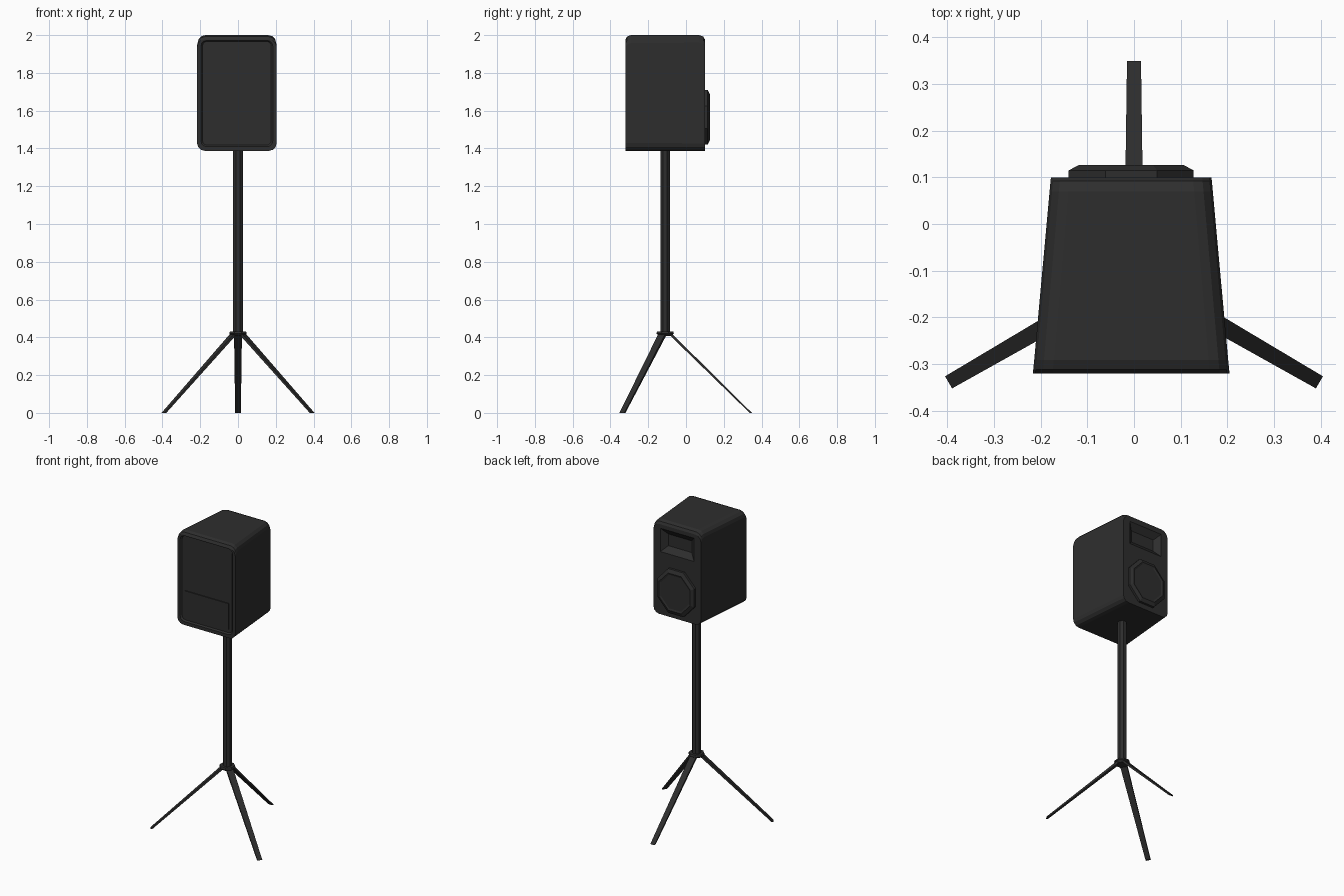
import bpy, bmesh, math
from mathutils import Vector

if "Cube" in bpy.data.objects:
    bpy.data.objects.remove(bpy.data.objects["Cube"])

mat = bpy.data.materials.new("black_plastic")
mat.diffuse_color = (0.027, 0.027, 0.027, 1)
mat.use_nodes = True
mat.node_tree.nodes["Principled BSDF"].inputs["Base Color"].default_value = mat.diffuse_color
CX = -0.006   # cabinet centre line
PY = -0.11    # pole centre in y


def loft(name, loops):
    """Skin a list of equal-length point loops and cap both ends."""
    bm = bmesh.new()
    rings = [[bm.verts.new(p) for p in loop] for loop in loops]
    n = len(rings[0])
    for a, b in zip(rings, rings[1:]):
        for i in range(n):
            j = (i + 1) % n
            bm.faces.new((a[i], a[j], b[j], b[i]))
    bm.faces.new(rings[0])
    bm.faces.new(rings[-1])
    bmesh.ops.recalc_face_normals(bm, faces=bm.faces)
    me = bpy.data.meshes.new(name)
    bm.to_mesh(me)
    bm.free()
    me.materials.append(mat)
    ob = bpy.data.objects.new(name, me)
    bpy.context.collection.objects.link(ob)
    return ob


def rounded(y, hw, zb, zt, r, seg=3):
    """Rounded rectangle in the xz plane."""
    pts = []
    corners = [(1, zt - r), (-1, zt - r), (-1, zb + r), (1, zb + r)]
    for k, (s, z) in enumerate(corners):
        for i in range(seg + 1):
            a = math.pi / 2 * (k + i / seg)
            pts.append((CX + s * (hw - r) + r * math.cos(a), y, z + r * math.sin(a)))
    return pts


def rect(y, hw, zb, zt):
    return [(CX + hw, y, zt), (CX - hw, y, zt), (CX - hw, y, zb), (CX + hw, y, zb)]


def octagon(y, rx, rz, zc):
    k = 1 / math.cos(math.pi / 8)
    return [(CX + rx * k * math.cos(a), y, zc + rz * k * math.sin(a))
            for a in (math.pi / 8 + i * math.pi / 4 for i in range(8))]


def ring(z, r, n, turn=0.0):
    return [(r * math.cos(turn + i * math.tau / n), PY + r * math.sin(turn + i * math.tau / n), z)
            for i in range(n)]


# Tapered cabinet with softened top edges and a sunken front grille
ZB = 1.387
cabinet = loft("speaker_cabinet", [
    rounded(-0.311, 0.182, ZB + 0.030, 1.967, 0.025),
    rounded(-0.320, 0.190, ZB + 0.022, 1.972, 0.030),
    rounded(-0.320, 0.211, ZB, 1.977, 0.042),
    rounded(-0.312, 0.210, ZB, 1.992, 0.042),
    rounded(-0.292, 0.208, ZB, 2.000, 0.042),
    rounded(0.070, 0.175, ZB, 2.000, 0.040),
    rounded(0.092, 0.173, ZB, 1.992, 0.040),
    rounded(0.100, 0.172, ZB, 1.977, 0.040)])

# Horn recess cut into the back
horn = loft("horn_cutter", [rect(0.12, 0.147, 1.773, 1.977),
                            rect(0.07, 0.085, 1.835, 1.912)])
horn.hide_render = True
horn.hide_viewport = True
cut = cabinet.modifiers.new("horn_recess", 'BOOLEAN')
cut.operation = 'DIFFERENCE'
cut.object = horn
cut.solver = 'EXACT'

# Raised plate low on the front
loft("front_plate", [rect(-0.305, 0.158, 1.44, 1.61), rect(-0.317, 0.158, 1.44, 1.61)])

# Octagonal woofer with bevelled rim and shallow dished face
loft("woofer", [octagon(0.09, 0.134, 0.145, 1.565), octagon(0.115, 0.134, 0.145, 1.565),
                octagon(0.126, 0.113, 0.122, 1.565), octagon(0.122, 0.102, 0.110, 1.565)])

# Stand pole and hub
loft("stand_pole", [ring(0.41, 0.028, 8, math.pi / 8), ring(1.40, 0.028, 8, math.pi / 8)])
loft("stand_hub", [ring(0.408, 0.036, 8, math.pi / 8), ring(0.420, 0.050, 8, math.pi / 8),
                   ring(0.432, 0.046, 8, math.pi / 8)])

# Three flat tapering legs, ends cut level
for i in range(3):
    a = math.pi / 2 + i * math.tau / 3
    out = Vector((math.cos(a), math.sin(a), 0))
    side = Vector((-out.y, out.x, 0))

    def bar(r, z, w, t):
        c = Vector((0, PY, z)) + out * r
        return [c + side * w + out * t, c - side * w + out * t,
                c - side * w - out * t, c + side * w - out * t]
    loft(f"stand_leg_{i + 1}", [bar(0.025, 0.42, 0.021, 0.010), bar(0.453, 0.0, 0.015, 0.006)])
